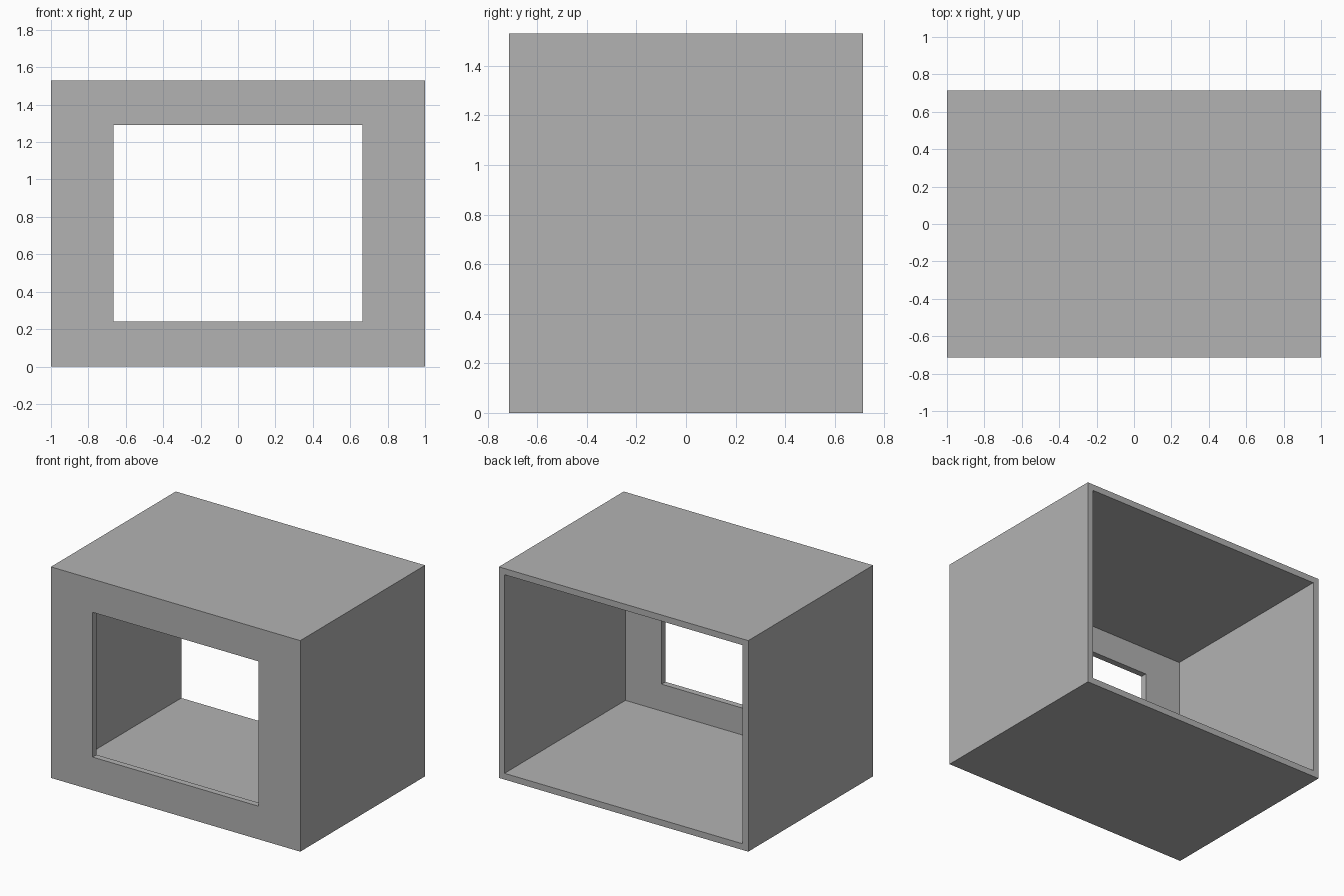
import bpy
import bmesh

cube = bpy.data.objects.get("Cube")
if cube:
    bpy.data.objects.remove(cube, do_unlink=True)

# Overall dimensions
HALF_W, HALF_D, HEIGHT = 1.0, 0.715, 1.53
WALL = 0.045
WIN_HALF_W, WIN_BOTTOM, WIN_TOP = 0.665, 0.24, 1.29

grey = bpy.data.materials.new("plain grey")
grey.use_nodes = True
colour = (0.448, 0.448, 0.448, 1)
grey.diffuse_color = colour
grey.node_tree.nodes["Principled BSDF"].inputs["Base Color"].default_value = colour

bm = bmesh.new()


def ring(half_w, bottom, top, y):
    """Four corners of an upright rectangle at depth y."""
    corners = ((-half_w, bottom), (half_w, bottom), (half_w, top), (-half_w, top))
    return [bm.verts.new((x, y, z)) for x, z in corners]


outer = (HALF_W, 0, HEIGHT)
inner = (HALF_W - WALL, WALL, HEIGHT - WALL)
window = (WIN_HALF_W, WIN_BOTTOM, WIN_TOP)

# Rings run over the outside, round the open back, and out through the window
rings = [
    ring(*outer, -HALF_D),
    ring(*outer, HALF_D),
    ring(*inner, HALF_D),
    ring(*inner, -HALF_D + WALL),
    ring(*window, -HALF_D + WALL),
    ring(*window, -HALF_D),
]
for a, b in zip(rings, rings[1:] + rings[:1]):
    for i in range(4):
        j = (i + 1) % 4
        bm.faces.new((a[i], a[j], b[j], b[i]))
bmesh.ops.recalc_face_normals(bm, faces=bm.faces)

# Hollow box with an open back and a window in the front wall
mesh = bpy.data.meshes.new("box_shell")
bm.to_mesh(mesh)
bm.free()
mesh.materials.append(grey)
shell = bpy.data.objects.new("box_shell", mesh)
bpy.context.collection.objects.link(shell)
